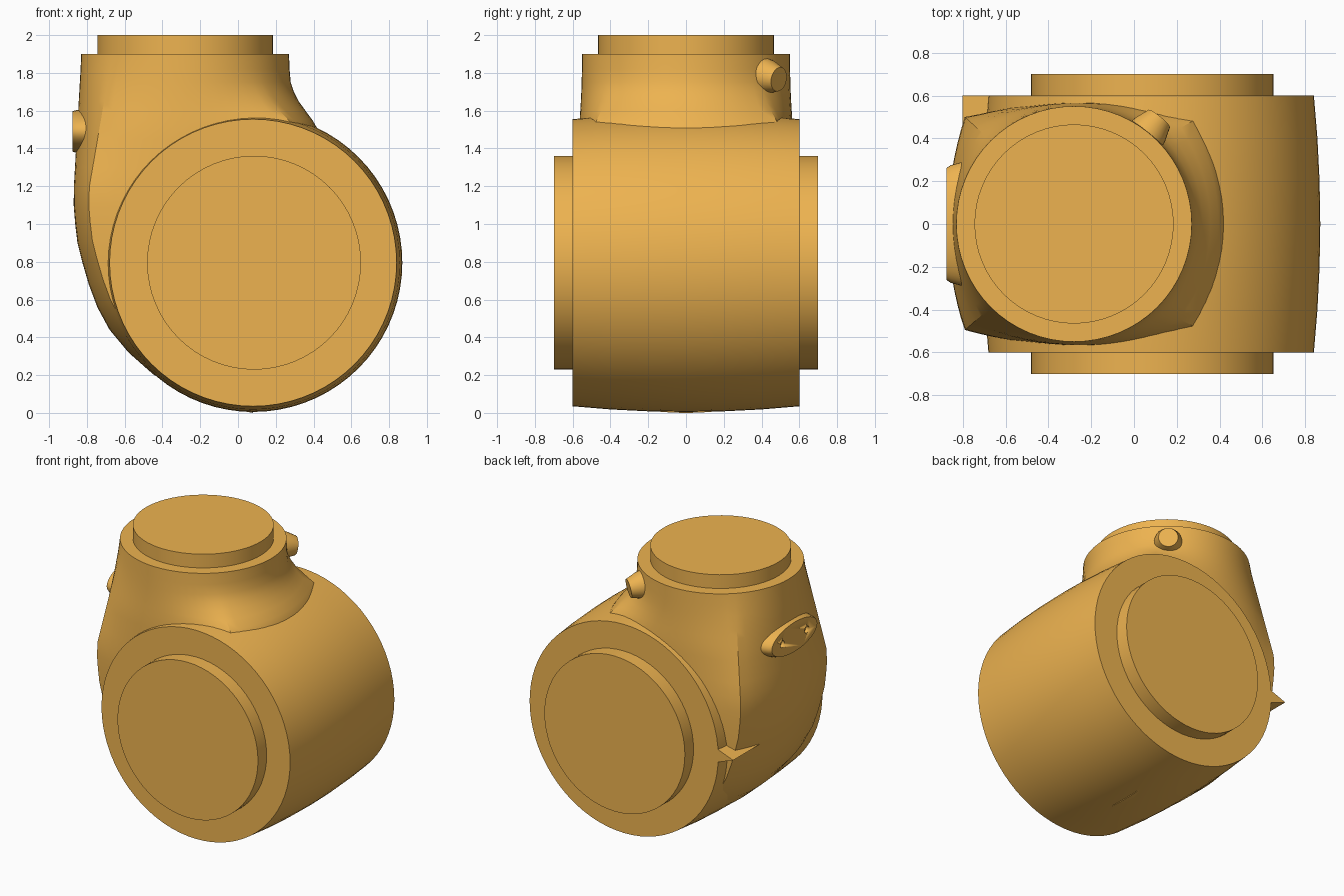
import bpy, bmesh, math
from mathutils import Vector

if "Cube" in bpy.data.objects:
    bpy.data.objects.remove(bpy.data.objects["Cube"])

mat = bpy.data.materials.new("orange_paint")
mat.diffuse_color = (0.85, 0.45, 0.08, 1)
mat.use_nodes = True
mat.node_tree.nodes["Principled BSDF"].inputs["Base Color"].default_value = mat.diffuse_color


def loft(name, rings, angle=30):
    """Skin a list of closed rings, cap both ends and smooth by angle."""
    bm = bmesh.new()
    rows = [[bm.verts.new(p) for p in ring] for ring in rings]
    n = len(rows[0])
    for a, b in zip(rows, rows[1:]):
        for i in range(n):
            j = (i + 1) % n
            bm.faces.new((a[i], a[j], b[j], b[i]))
    bm.faces.new(rows[0])
    bm.faces.new(rows[-1])
    bmesh.ops.recalc_face_normals(bm, faces=bm.faces)
    me = bpy.data.meshes.new(name)
    bm.to_mesh(me)
    bm.free()
    ob = bpy.data.objects.new(name, me)
    bpy.context.collection.objects.link(ob)
    me.materials.append(mat)
    bpy.ops.object.select_all(action='DESELECT')
    ob.select_set(True)
    bpy.context.view_layer.objects.active = ob
    bpy.ops.object.shade_smooth_by_angle(angle=math.radians(angle))
    return ob


def turned(name, origin, axis, profile, n=64, squash=1.0):
    """Turned solid: profile of (distance along axis, radius); squash narrows it in height."""
    axis = Vector(axis).normalized()
    ref = Vector((0, 1, 0)) if abs(axis.y) < 0.9 else Vector((1, 0, 0))
    side = (ref - axis * ref.dot(axis)).normalized()
    up = axis.cross(side)
    rings = []
    for d, r in profile:
        ring = []
        for i in range(n):
            a = math.tau * i / n
            ring.append(Vector(origin) + axis * d + side * r * math.cos(a) + up * r * squash * math.sin(a))
        rings.append(ring)
    return loft(name, rings)


# Barrel with a slightly bulged wall, and its two end flanges
PIVOT = (0.08, 0, 0.795)
turned("barrel", PIVOT, (0, 1, 0),
       [(y / 10, 0.79 - 0.03 * (y / 6) ** 2) for y in range(-6, 7, 2)], 72)
for s, label in ((-1, "front"), (1, "back")):
    turned(label + "_flange", (0.085, 0, 0.795), (0, s, 0), [(0.55, 0.566), (0.7, 0.566)])


# Neck housing: round at the top, four-cornered lower down, wrapping under the barrel
def section(x, z, tilt, wl, wr, right=1.0):
    d = Vector((math.cos(tilt), 0, math.sin(tilt)))
    ring = []
    for side in range(4):
        for k in range(16):
            t = -1 + k / 8
            a = math.pi / 4 * t + side * math.pi / 2
            circle = Vector((0.55 * math.cos(a), 0.55 * math.sin(a)))
            bulge = 1 - t * t
            if side == 0:
                p, w = (0.58 + 0.12 * bulge, 0.49 * t), wr
            elif side == 2:
                p, w = (-0.51 - 0.08 * bulge, -0.5 * t), wl
            else:
                s = 1 if side == 1 else -1
                u = -t * s
                p = (0.035 + 0.545 * u, s * (0.495 + 0.075 * bulge))
                w = wl + (wr - wl) * (u + 1) / 2
            q = circle.lerp(Vector(p), w)
            if q.x > 0:
                q.x *= right
            ring.append(Vector((x, 0, z)) + d * q.x + Vector((0, q.y, 0)))
    return ring


rings = []
for z, wr in ((1.9, 0), (1.82, 0.02), (1.75, 0.06), (1.7, 0.17), (1.65, 0.34), (1.6, 0.58),
              (1.55, 0.83), (1.5, 1.02), (1.45, 1.1), (1.3, 1), (1.2, 1), (1.1, 1)):
    wl = min(1, max(0, (1.88 - z) / 0.7))
    rings.append(section(-0.28, z, 0, wl, wr, 1 if z > 1.4 else 0.6))
# outer curve of the housing: x, z, tilt in degrees
for ox, oz, deg in ((-0.862, 1.0, 5), (-0.85, 0.9, 9), (-0.825, 0.8, 15), (-0.79, 0.68, 22),
                    (-0.745, 0.56, 29), (-0.68, 0.44, 37), (-0.58, 0.32, 45),
                    (-0.45, 0.205, 54), (-0.3, 0.11, 62), (-0.12, 0.035, 74), (0.08, 0.0, 90)):
    t = math.radians(deg)
    rings.append(section(ox + 0.59 * math.cos(t), oz + 0.59 * math.sin(t), t, 1, 1, 0.2))
loft("neck_housing", rings, 25)

# Top flange
turned("top_flange", (-0.28, 0, 1.85), (0, 0, 1), [(0, 0.465), (0.15, 0.465)])

# Oval cover plate on the left, with two screw holes
plate = turned("cover_plate", (-0.8, 0, 1.49), (-1, 0, 0), [(0, 0.29), (0.055, 0.275), (0.075, 0.262)], 48, 0.41)
for y in (-0.14, 0.14):
    hole = turned("hole_cutter", (-0.85, y, 1.49), (-1, 0, 0), [(0, 0.025), (0.1, 0.025)], 16)
    hole.hide_render = True
    hole.hide_set(True)
    mod = plate.modifiers.new("hole", 'BOOLEAN')
    mod.operation = 'DIFFERENCE'
    mod.object = hole

# Tapered plug on the back right of the neck
turned("plug", (0.03, 0.385, 1.79), (0.62, 0.76, -0.17), [(0, 0.1), (0.07, 0.09), (0.14, 0.065)], 24)

# Wedge pointer beside the back rim
loft("pointer", [[(-0.64, y, 0.74), (-0.8, y, 0.8), (-0.64, y, 0.86)] for y in (0.3, 0.6)])
